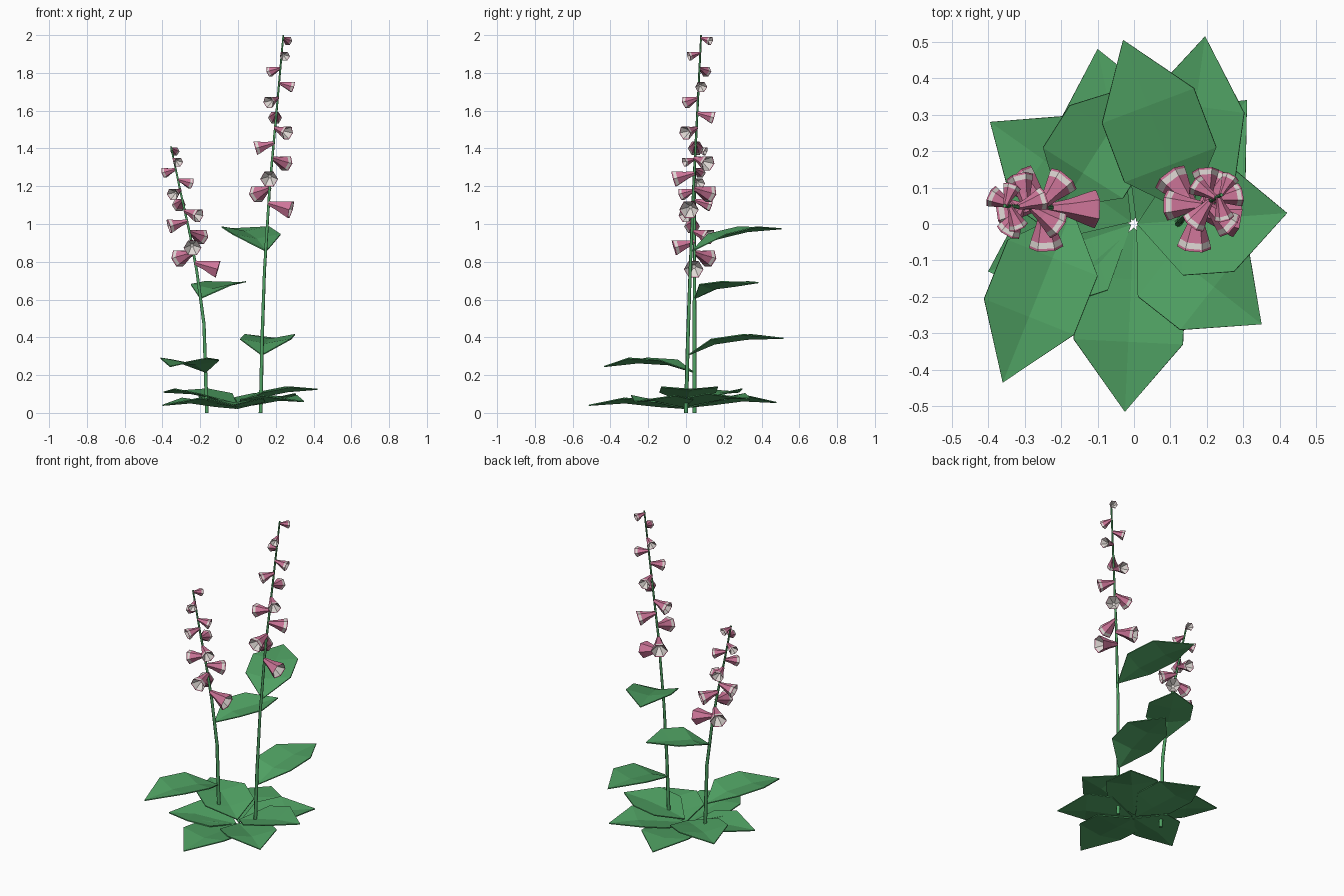
import bpy, bmesh, math
from mathutils import Vector, Matrix

cube = bpy.data.objects.get("Cube")
if cube:
    bpy.data.objects.remove(cube, do_unlink=True)


def make_material(name, rgb):
    m = bpy.data.materials.new(name)
    m.use_nodes = True
    m.diffuse_color = (*rgb, 1)
    m.node_tree.nodes["Principled BSDF"].inputs["Base Color"].default_value = (*rgb, 1)
    return m


green = make_material("leaf green", (0.08, 0.36, 0.125))
pink = make_material("petal pink", (0.62, 0.18, 0.32))
cream = make_material("petal cream", (0.76, 0.71, 0.68))


def finish(bm, name, materials):
    bmesh.ops.recalc_face_normals(bm, faces=bm.faces)
    mesh = bpy.data.meshes.new(name)
    bm.to_mesh(mesh)
    bm.free()
    for m in materials:
        mesh.materials.append(m)
    ob = bpy.data.objects.new(name, mesh)
    bpy.context.collection.objects.link(ob)
    return ob


def at_height(path, z):
    """Point on a stem path at a given height."""
    for a, b in zip(path, path[1:]):
        if z <= b[2]:
            return Vector(a).lerp(Vector(b), (z - a[2]) / (b[2] - a[2]))
    return Vector(path[-1])


# Stems: tapering swept lines
def stem(name, path):
    curve = bpy.data.curves.new(name, "CURVE")
    curve.dimensions = "3D"
    curve.bevel_depth = 0.01
    curve.bevel_resolution = 1
    curve.use_fill_caps = True
    line = curve.splines.new("POLY")
    line.points.add(len(path) - 1)
    for i, (point, co) in enumerate(zip(line.points, path)):
        point.co = (*co, 1)
        point.radius = 1.1 - 0.6 * i / (len(path) - 1)
    curve.materials.append(green)
    ob = bpy.data.objects.new(name, curve)
    bpy.context.collection.objects.link(ob)


# Leaf: six-sided blade folded along its midrib
def leaf(name, base, tip, edge_z, half_width, fold=0.025):
    base, tip = Vector(base), Vector(tip)
    along = (tip - base).to_2d().normalized()
    side = Vector((-along.y, along.x, 0)) * half_width
    bm = bmesh.new()
    rows = []
    for t, z in zip((0.28, 0.62), edge_z):
        mid = base.lerp(tip, t)
        mid.z = z
        rows.append([bm.verts.new(p) for p in
                     (mid + side, mid - Vector((0, 0, fold)), mid - side)])
    b, e = bm.verts.new(base), bm.verts.new(tip)
    near, far = rows
    for i in (0, 1):
        bm.faces.new((b, near[i], near[i + 1]))
        bm.faces.new((near[i], far[i], far[i + 1], near[i + 1]))
        bm.faces.new((far[i], e, far[i + 1]))
    ob = finish(bm, name, [green])
    thick = ob.modifiers.new("thickness", "SOLIDIFY")
    thick.thickness = 0.006
    thick.offset = 0


# Flower: hexagonal bell with a cream throat and a cream band by the lip
def flower(name, root, azimuth, droop, length, radius, band):
    profile = [(0, 0.25), (0.4, 0.5), (0.8, 0.86), (0.94, 0.97),
               (1, 1), (0.97, 0.92), (0.6, 0.2)]
    place = (Matrix.Translation(root) @ Matrix.Rotation(azimuth, 4, "Z")
             @ Matrix.Rotation(droop, 4, "Y"))
    bm = bmesh.new()
    rings = []
    for t, r in profile:
        ring = []
        for k in range(6):
            a = math.tau * k / 6
            p = Vector((t * length, radius * r * math.cos(a), radius * r * math.sin(a)))
            ring.append(bm.verts.new(place @ p))
        rings.append(ring)
    for j, (lo, hi) in enumerate(zip(rings, rings[1:])):
        for k in range(6):
            n = (k + 1) % 6
            f = bm.faces.new((lo[k], lo[n], hi[n], hi[k]))
            f.material_index = 1 if j == 5 or (j == 2 and band) else 0
    bm.faces.new(rings[0])
    bm.faces.new(rings[-1]).material_index = 1
    finish(bm, name, [pink, cream])


# Two flowering spikes, bells spiralling upward by the golden angle
def spike(name, path, first, last, start):
    stem(name + "_stem", path)
    count = 12
    for i in range(count):
        s = i / (count - 1)
        root = at_height(path, first + (last - first) * s)
        size = 1 - 0.52 * s
        flower(f"{name}_flower_{i + 1}", root, math.radians(start + 137.5 * i),
               math.radians(16), 0.125 * size, 0.052 * size, i > 0)


tall = [(0.12, 0.0, 0), (0.128, 0.01, 0.4), (0.14, 0.022, 0.75), (0.168, 0.04, 1.2),
        (0.2, 0.058, 1.55), (0.24, 0.08, 2.0)]
short = [(-0.165, 0.045, 0), (-0.18, 0.045, 0.47), (-0.218, 0.045, 0.75),
         (-0.255, 0.045, 0.95), (-0.3, 0.046, 1.15), (-0.355, 0.05, 1.41)]
spike("tall", tall, 1.11, 1.985, -10)
spike("short", short, 0.795, 1.4, -2)

# Leaves on the stems
leaf("tall_upper_leaf", (0.15, 0.03, 0.855), (-0.03, 0.505, 0.975), (0.945, 0.985), 0.135)
leaf("tall_lower_leaf", (0.126, 0.01, 0.305), (0.195, 0.515, 0.395), (0.39, 0.415), 0.135)
leaf("short_upper_leaf", (-0.2, 0.045, 0.605), (0.015, 0.385, 0.69), (0.68, 0.695), 0.13)
leaf("short_lower_leaf", (-0.17, 0.04, 0.215), (-0.36, -0.435, 0.245), (0.28, 0.29), 0.133)

# Rosette of leaves at ground level: tip x, tip y, tip z
rosette = [(-0.025, -0.515, 0.04), (0.35, -0.275, 0.06), (0.42, 0.03, 0.125),
           (0.31, 0.34, 0.075), (-0.1, 0.48, 0.055), (-0.395, 0.28, 0.11),
           (-0.4, -0.13, 0.04)]
for i, (x, y, z) in enumerate(rosette):
    leaf(f"ground_leaf_{i + 1}", (x * 0.02, y * 0.02, 0.01 + z * 0.35), (x, y, z),
         (0.035 + z * 0.6, 0.05 + z * 0.7), 0.15)
